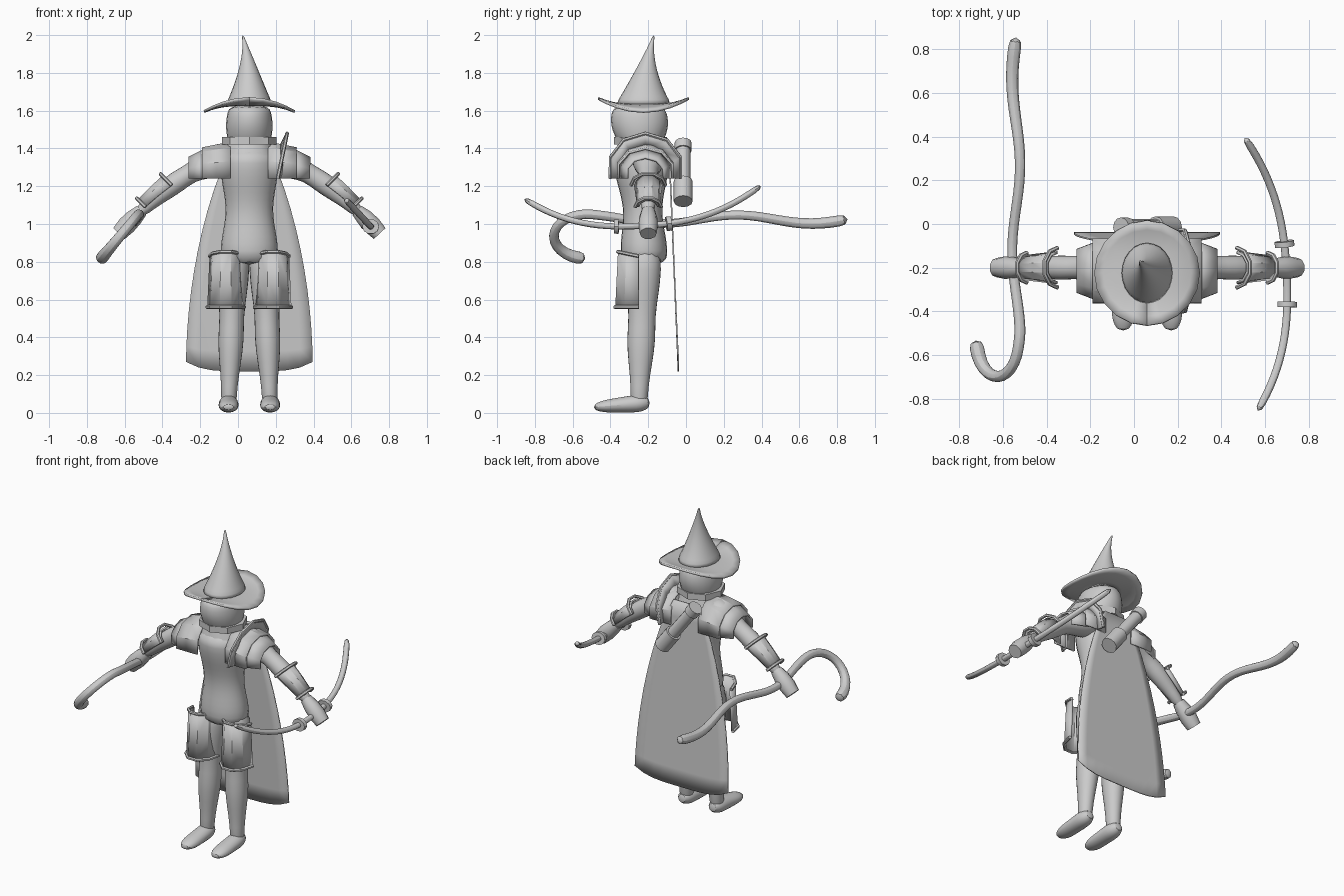
import bpy, bmesh
from math import sin, cos, pi
from mathutils import Vector

default_cube = bpy.data.objects.get("Cube")
if default_cube:
    bpy.data.objects.remove(default_cube)

BODY_X, BODY_Y = 0.06, -0.24

grey = bpy.data.materials.new("light grey")
grey.use_nodes = True
grey.diffuse_color = (0.6, 0.6, 0.6, 1)
grey.node_tree.nodes["Principled BSDF"].inputs["Base Color"].default_value = grey.diffuse_color


def finish(name, bm, smooth=40, subsurf=0, thick=0, mirror=False, offset=BODY_X):
    bmesh.ops.recalc_face_normals(bm, faces=bm.faces)
    mesh = bpy.data.meshes.new(name)
    bm.to_mesh(mesh)
    bm.free()
    mesh.materials.append(grey)
    part = bpy.data.objects.new(name, mesh)
    bpy.context.collection.objects.link(part)
    part.location.x = offset
    if thick:
        modifier = part.modifiers.new("thickness", "SOLIDIFY")
        modifier.thickness, modifier.offset = thick, 0
    if mirror:
        part.modifiers.new("mirror", "MIRROR")
    if subsurf:
        modifier = part.modifiers.new("rounding", "SUBSURF")
        modifier.levels = modifier.render_levels = subsurf
    bpy.ops.object.select_all(action="DESELECT")
    part.select_set(True)
    bpy.context.view_layer.objects.active = part
    bpy.ops.object.shade_smooth_by_angle(angle=smooth * pi / 180)


def bridge(bm, rows, closed):
    for row, following in zip(rows, rows[1:]):
        count = len(row)
        for i in range(count if closed else count - 1):
            j = (i + 1) % count
            bm.faces.new((row[i], row[j], following[j], following[i]))


def spread(rule, count):
    return [rule(i / (count - 1)) for i in range(count)]


def tube(name, stations, sides=12, across=(1, 0, 0), level=False, **options):
    """Sweep an ellipse through (centre, radius across, other radius) stations."""
    bm = bmesh.new()
    centres = [Vector(station[0]) for station in stations]
    across, rings = Vector(across), []
    for i, (centre, (_, wide, deep)) in enumerate(zip(centres, stations)):
        ahead = centres[min(i + 1, len(centres) - 1)] - centres[max(i - 1, 0)]
        along = Vector((0, 0, 1)) if level else ahead.normalized()
        across = (across - along * across.dot(along)).normalized()
        other = along.cross(across)
        angles = [2 * pi * k / sides for k in range(sides)]
        rings.append([bm.verts.new(centre + across * wide * cos(a) + other * deep * sin(a)) for a in angles])
    bridge(bm, rings, True)
    bm.faces.new(rings[0])
    bm.faces.new(rings[-1])
    finish(name, bm, **options)


def plate(name, rows, **options):
    bm = bmesh.new()
    bridge(bm, [[bm.verts.new(point) for point in row] for row in rows], False)
    finish(name, bm, **options)


def rim(name, points, radius=0.01, **options):
    tube(name, [(point, radius, radius) for point in points], sides=6, **options)


# Torso with a narrow waist, rounded shoulders and neck
def torso_station(t):
    z = 0.78 + 0.62 * t
    width = 0.145 + 0.016 * cos(14 * (z - 1.3))
    return (0, BODY_Y + 0.02 * (1 - t), z), width, width - 0.03 * (1 - t * t)


tube("torso", spread(torso_station, 9), level=True, subsurf=1)
tube("neck", spread(lambda t: ((0, BODY_Y, 1.37 + 0.1 * t), 0.14 - 0.04 * t, 0.12 - 0.03 * t), 3), level=True)


# Head and collar
def head_station(t):
    return (0, BODY_Y - 0.01 * t, 1.41 + 0.22 * t), 0.11 + 0.02 * sin(pi * t), 0.11 + 0.05 * sin(2.6 * t)


tube("head", spread(head_station, 6), level=True, subsurf=1)
tube("collar", spread(lambda t: ((0, BODY_Y, 1.42 + 0.04 * t), 0.145, 0.14), 2), sides=8, level=True)


# Hat: a brim curled up front and back, and a bent crown
def brim_row(t):
    angles = [pi * k / 10 for k in range(21)]
    radius = 0.08 + 0.16 * t
    return [(radius * sin(a), BODY_Y + 0.015 - radius * cos(a),
             1.63 + 0.035 * t * t * cos(2 * a)) for a in angles]


def crown_station(t):
    radius = 0.005 + 0.13 * (1 - t) ** 1.35
    return (-0.035 * t ** 3, BODY_Y + 0.015 + 0.055 * t * t, 1.62 + 0.38 * t), radius, radius * (1.2 - 0.2 * t)


plate("hat_brim", spread(brim_row, 5), thick=0.014, smooth=60)
tube("hat_crown", spread(crown_station, 11), level=True, subsurf=1)

# Legs, from hip to ankle
LEG_RADII = (0.08, 0.09, 0.08, 0.065, 0.073, 0.06, 0.043, 0.045)


def leg_station(t):
    radius = LEG_RADII[round(t * (len(LEG_RADII) - 1))]
    return (0.08 + 0.03 * t, -0.22 - 0.03 * t, 0.88 - 0.86 * t), radius, radius * 1.1


tube("legs", spread(leg_station, len(LEG_RADII)), level=True, subsurf=1, mirror=True)


# Feet, thinning toward rounded toes
def foot_station(t):
    ends = 1 - 0.5 * (2 * t - 1) ** 6
    height = 0.055 - 0.025 * t
    return (0.11, -0.19 - 0.3 * t, height), 0.055 * ends, height * ends


tube("feet", spread(foot_station, 7), subsurf=1, mirror=True)

# Thigh guards: faceted half shells with raised rims
HALF_TURN = [pi * k / 5 for k in range(6)]


def guard_row(t, flare=1):
    width, depth = flare * (0.08 + 0.012 * t), flare * (0.11 + 0.015 * t)
    return [(0.125 - width * cos(a), -0.25 - depth * sin(a), 0.83 - 0.27 * t + 0.025 * (1 - t) * sin(a))
            for a in HALF_TURN]


plate("thigh_guards", spread(guard_row, 3), thick=0.012, mirror=True, smooth=20)
for name, t in (("guard_top_rims", 0), ("guard_bottom_rims", 1)):
    rim(name, guard_row(t, 1.07), across=(0, 0, 1), mirror=True)


# Arms and hands follow one drooping line
def arm_point(x):
    return x, -0.2, 1.37 - 0.82 * x ** 1.8


ARM_RADII = (0.09, 0.09, 0.075, 0.05, 0.06, 0.055, 0.04, 0.035)


def arm_station(t):
    radius = ARM_RADII[round(t * (len(ARM_RADII) - 1))]
    return arm_point(0.1 + 0.49 * t), radius, radius


def hand_station(t):
    radius = 0.036 + 0.016 * sin(2.6 * t)
    return arm_point(0.57 + 0.12 * t), radius, radius


tube("arms", spread(arm_station, len(ARM_RADII)), across=(0, 1, 0), subsurf=1, mirror=True)
tube("hands", spread(hand_station, 4), sides=10, across=(0, 1, 0), mirror=True)


# Bracers on the upper side of the forearms
def bracer_row(t, flare=1):
    x, y, z = arm_point(0.41 + 0.14 * t)
    size = flare * (0.07 - 0.017 * t)
    return [(x + 0.7 * size * sin(a), y - size * cos(a), z + 0.7 * size * sin(a)) for a in HALF_TURN]


plate("bracers", spread(bracer_row, 3), thick=0.012, mirror=True, smooth=20)
for name, t in (("bracer_upper_rims", 0), ("bracer_lower_rims", 1)):
    rim(name, bracer_row(t, 1.3), across=(1, 0, -1), mirror=True)


# Shoulder plates: arches open below, in overlapping layers
def arch(x, half, low, top, lean=0):
    angles = [-0.3 + (pi + 0.6) * k / 6 for k in range(7)]
    rise = [(sin(a) + 0.3) / 1.3 for a in angles]
    return [(x + lean * up, -0.215 - half * cos(a), low + (top - low) * up) for a, up in zip(angles, rise)]


plate("shoulder_plates", spread(lambda t: arch(0.1 + 0.15 * t, 0.15, 1.24, 1.43 - 0.03 * t), 3),
      thick=0.012, mirror=True, smooth=20)
plate("shoulder_outer_plates", spread(lambda t: arch(0.22 + 0.1 * t, 0.14 - 0.04 * t, 1.24, 1.4 - 0.05 * t), 2),
      thick=0.012, mirror=True, smooth=20)

# Tall neck guard on the left shoulder only
guard_edge = arch(0.15, 0.195, 1.24, 1.48, 0.05)
plate("left_neck_guard", [arch(0.165, 0.14, 1.24, 1.41), guard_edge], thick=0.014, smooth=20)
rim("left_neck_guard_rim", guard_edge)


# Cape: a flat sheet widening to a rounded hem
def cape_row(t):
    width = 0.09 + 0.245 * sin(pi / 2 * t ** 0.8)
    columns = [k / 5 for k in range(-5, 6)]
    return [(width * c, -0.09 + 0.05 * t, 1.4 - 1.18 * t + 0.05 * t ** 8 * c ** 4) for c in columns]


plate("cape", spread(cape_row, 12), thick=0.008)

# Quiver slung diagonally across the back
quiver_top, quiver_foot = Vector((-0.12, -0.015, 1.43)), Vector((0.12, -0.015, 1.12))
for name, start, end, radius in (("quiver_lip", 0, 0.13, 0.045), ("quiver_body", 0.1, 0.7, 0.038),
                                 ("quiver_cup", 0.66, 1, 0.05)):
    tube(name, [(quiver_top.lerp(quiver_foot, f), radius, radius) for f in (start, end)])


# Curved bow held in the left hand
def bow_point(s):
    bend = abs(s) ** 2.5
    return 0.7 - 0.165 * bend - 0.03 * s, -0.23 + 0.63 * s, 0.99 + 0.18 * bend + 0.035 * s


tube("bow", spread(lambda t: (bow_point(2 * t - 1), 0.02, 0.018), 17), sides=8, subsurf=1, offset=0)
for name, side in (("bow_rear_knob", 1), ("bow_front_knob", -1)):
    tube(name, [(bow_point(side * s), 0.045, 0.04) for s in (0.2, 0.24)], sides=10, offset=0)


# Wavy staff ending in a crook, held in the right hand
def shaft_station(t):
    y = 0.86 - 1.34 * t
    wave = cos(8 * (y - 0.27))
    radius = 0.034 - 0.009 * sin(2.4 * t)
    return (-0.54 + 0.02 * wave, y, 1.025 + 0.025 * wave), radius, radius


def crook_station(t):
    drop = (1 - cos(pi * t)) / 2
    radius = 0.028 + 0.012 * t ** 3
    return (-0.525 - 0.2 * drop, -0.53 - 0.175 * sin(pi * t), 1.055 - 0.24 * drop), radius, radius


tube("staff", spread(shaft_station, 15) + spread(crook_station, 8), sides=8, subsurf=1, offset=0)
